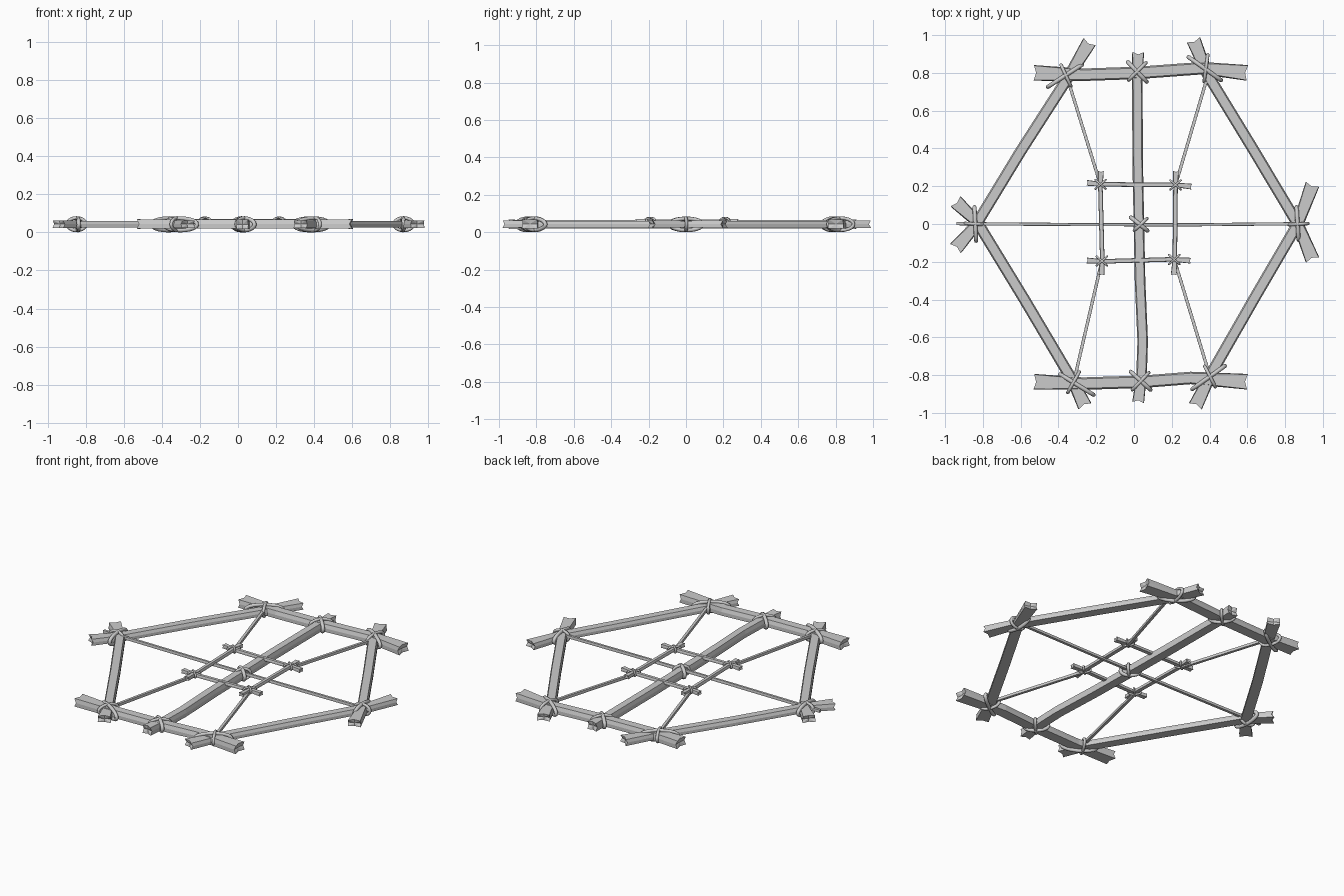
import bpy, bmesh, math
from mathutils import Vector

if "Cube" in bpy.data.objects:
    bpy.data.objects.remove(bpy.data.objects["Cube"])


def finish(name, bm, smooth=False):
    bmesh.ops.recalc_face_normals(bm, faces=bm.faces)
    for f in bm.faces:
        f.smooth = smooth
    me = bpy.data.meshes.new(name)
    bm.to_mesh(me)
    bm.free()
    ob = bpy.data.objects.new(name, me)
    bpy.context.collection.objects.link(ob)
    return ob


def stick(name, pts, w_end, w_mid, h_end, h_mid, z, notch=0.012):
    """Rough timber: trapezoid section swept along pts, flared ends with hollow caps."""
    pts = [Vector((p[0], p[1], z)) for p in pts]
    n = len(pts)
    bm = bmesh.new()
    rings = []
    for i, p in enumerate(pts):
        t = (pts[min(i + 1, n - 1)] - pts[max(i - 1, 0)]).normalized()
        s = Vector((-t.y, t.x, 0))
        end = i in (0, n - 1)
        w, h = (w_end, h_end) if end else (w_mid, h_mid)
        inward = t * (notch if i == 0 else -notch if end else 0)
        top = 0.47 if end else 0.38
        sec = [(-.5, -.5), (0, -.5), (.5, -.5), (.5, 0), (top, .5), (0, .5), (-top, .5), (-.5, 0)]
        ring = []
        for a, b in sec:
            v = p + s * a * w + Vector((0, 0, b * h))
            if a == 0 or b == 0:
                v += inward
            ring.append(bm.verts.new(v))
        rings.append(ring)
        if end:
            c = bm.verts.new(p + inward * 1.3)
            for k in range(8):
                bm.faces.new((ring[k], ring[(k + 1) % 8], c))
    for r0, r1 in zip(rings, rings[1:]):
        for k in range(8):
            bm.faces.new((r0[k], r0[(k + 1) % 8], r1[(k + 1) % 8], r1[k]))
    return finish(name, bm)


def lashing(name, a, b, z, half_h, r, seg=20, sides=8):
    """Closed rope loop standing upright over the line a-b."""
    a, b = Vector((*a, 0)), Vector((*b, 0))
    mid, d = (a + b) / 2, (b - a).normalized()
    half_l = (b - a).length / 2 - r
    hh = half_h - r
    side = Vector((-d.y, d.x, 0))
    bm = bmesh.new()
    rings = []
    for i in range(seg):
        t = 2 * math.pi * i / seg
        c, s = math.cos(t), math.sin(t)
        p = mid + d * half_l * c + Vector((0, 0, z + hh * s))
        out = (d * c * hh + Vector((0, 0, s * half_l))).normalized()
        rings.append([bm.verts.new(p + r * (out * math.cos(u) + side * math.sin(u)))
                      for u in (2 * math.pi * k / sides for k in range(sides))])
    for i in range(seg):
        r0, r1 = rings[i], rings[(i + 1) % seg]
        for k in range(sides):
            bm.faces.new((r0[k], r0[(k + 1) % sides], r1[(k + 1) % sides], r1[k]))
    return finish(name, bm, True)


# Outer hexagonal frame and centre pole
beams = {
    "back_beam": [(-.53, .80), (-.27, .79), (.02, .80), (.36, .825), (.60, .80)],
    "front_beam": [(-.53, -.835), (-.27, -.845), (.05, -.835), (.30, -.815), (.60, -.835)],
}
for name, pts in beams.items():
    stick(name, pts, .082, .066, .05, .045, .044)
stick("centre_pole", [(.022, .91), (.017, .76), (.02, .3), (.032, -.3), (.046, -.62), (.04, -.8), (.022, -.945)],
      .062, .056, .05, .046, .042)
rails = {
    "back_left_rail": [(-.235, .965), (-.34, .79), (-.60, .385), (-.84, -.01), (-.945, -.13)],
    "front_left_rail": [(-.26, -.965), (-.325, -.83), (-.58, -.40), (-.83, .01), (-.945, .12)],
    "back_right_rail": [(.315, .975), (.39, .79), (.625, .405), (.87, -.005), (.945, -.19)],
    "front_right_rail": [(.325, -.965), (.41, -.79), (.645, -.38), (.87, .005), (.945, .21)],
}
for name, pts in rails.items():
    stick(name, pts, .075, .06, .04, .036, .043)

# Inner square of thin sticks
inner = {
    "inner_back_stick": [(-.25, .218), (-.17, .21), (.22, .207), (.305, .198)],
    "inner_front_stick": [(-.25, -.193), (-.17, -.198), (.2, -.187), (.30, -.194)],
    "inner_left_stick": [(-.175, .28), (-.178, .2), (-.168, -.19), (-.172, -.27)],
    "inner_right_stick": [(.222, .28), (.22, .2), (.216, -.19), (.21, -.27)],
}
for name, pts in inner.items():
    stick(name, pts, .03, .024, .022, .018, .060, .004)

# Taut cords
cords = {
    "cross_cord": [(-.94, .002), (-.3, -.003), (.3, -.004), (.92, .002)],
    "back_left_cord": [(-.355, .78), (-.178, .21)],
    "back_right_cord": [(.392, .79), (.22, .207)],
    "front_left_cord": [(-.315, -.82), (-.17, -.195)],
    "front_right_cord": [(.40, -.80), (.213, -.187)],
}
for name, pts in cords.items():
    stick(name, pts, .017, .017, .017, .017, .05, 0)

# Crossed rope lashings on the main joints
joints = {
    "back_left": [(-.465, .72), (-.265, .85), (-.39, .85), (-.33, .72)],
    "back_centre": [(-.04, .865), (.075, .745), (-.035, .755), (.07, .86)],
    "back_right": [(.28, .89), (.47, .755), (.37, .745), (.392, .905)],
    "left": [(-.845, .10), (-.835, -.10), (-.905, .004), (-.79, -.003)],
    "right": [(.86, .10), (.872, -.095), (.81, -.004), (.93, .003)],
    "front_left": [(-.40, -.79), (-.205, -.91), (-.355, -.90), (-.285, -.775)],
    "front_centre": [(-.025, -.775), (.095, -.885), (-.015, -.885), (.085, -.78)],
    "front_right": [(.30, -.88), (.49, -.745), (.37, -.745), (.435, -.87)],
    "middle": [(-.025, .042), (.08, -.042), (-.005, -.04), (.075, .035)],
}
for name, (a, b, c, d) in joints.items():
    lashing(name + "_lashing_a", a, b, .042, .042, .011)
    lashing(name + "_lashing_b", c, d, .043, .042, .009)

# Small lashings on the inner square
for i, (x, y) in enumerate([(-.177, .21), (.22, .207), (-.17, -.196), (.213, -.188)]):
    for k, s in enumerate((1, -1)):
        lashing(f"inner_lashing_{i}_{k}", (x - .032, y - .028 * s), (x + .032, y + .028 * s),
                .061, .022, .006, 14, 6)
